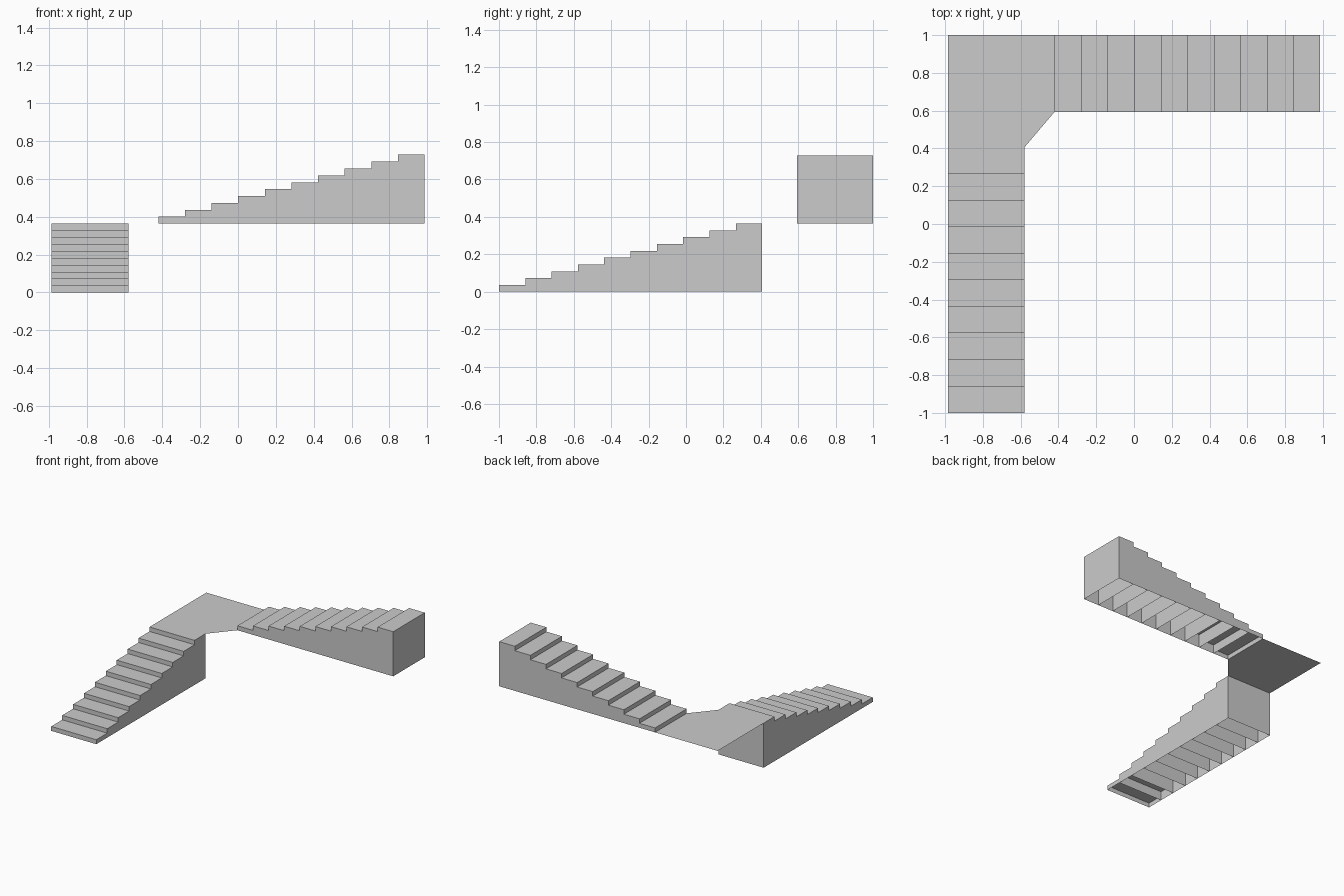
import bpy, bmesh
from mathutils import Vector

if "Cube" in bpy.data.objects:
    bpy.data.objects.remove(bpy.data.objects["Cube"])

STEPS, RISE, RUN, WIDTH = 10, 0.0364, 0.1407, 0.407
LANDING_Z = STEPS * RISE


def make_object(name, bm):
    bmesh.ops.remove_doubles(bm, verts=bm.verts, dist=1e-5)
    mesh = bpy.data.meshes.new(name)
    bm.to_mesh(mesh)
    bm.free()
    obj = bpy.data.objects.new(name, mesh)
    bpy.context.collection.objects.link(obj)
    return obj


def flight(name, origin, forward, right):
    """Open-bottomed stair flight; every riser runs down to the flight's base."""
    origin, forward, right = Vector(origin), Vector(forward), Vector(right)
    bm = bmesh.new()

    def quad(*corners):
        bm.faces.new([bm.verts.new(origin + forward * f + right * r + Vector((0, 0, h)))
                      for f, r, h in corners])

    for i in range(STEPS):
        a, b, h = i * RUN, (i + 1) * RUN, (i + 1) * RISE
        # riser, tread and the two side walls
        quad((a, 0, 0), (a, WIDTH, 0), (a, WIDTH, h), (a, 0, h))
        quad((a, 0, h), (a, WIDTH, h), (b, WIDTH, h), (b, 0, h))
        quad((a, WIDTH, 0), (b, WIDTH, 0), (b, WIDTH, h), (a, WIDTH, h))
        quad((b, 0, 0), (a, 0, 0), (a, 0, h), (b, 0, h))
    # closing end wall
    end = STEPS * RUN
    quad((end, WIDTH, 0), (end, 0, 0), (end, 0, LANDING_Z), (end, WIDTH, LANDING_Z))
    return make_object(name, bm)


# Lower flight climbs towards the back, upper flight climbs to the right
X0, X1 = -0.986, 0.986
lower_end, upper_start = -1 + STEPS * RUN, X1 - STEPS * RUN
flight("lower_flight", (X0, -1, 0), (0, 1, 0), (1, 0, 0))
flight("upper_flight", (upper_start, 1, LANDING_Z), (1, 0, 0), (0, -1, 0))

# Thin corner landing with a clipped inner corner
bm = bmesh.new()
outline = [(X0, lower_end), (X0 + WIDTH, lower_end), (upper_start, 1 - WIDTH),
           (upper_start, 1), (X0, 1)]
bm.faces.new([bm.verts.new((x, y, LANDING_Z)) for x, y in outline])
make_object("landing", bm)
